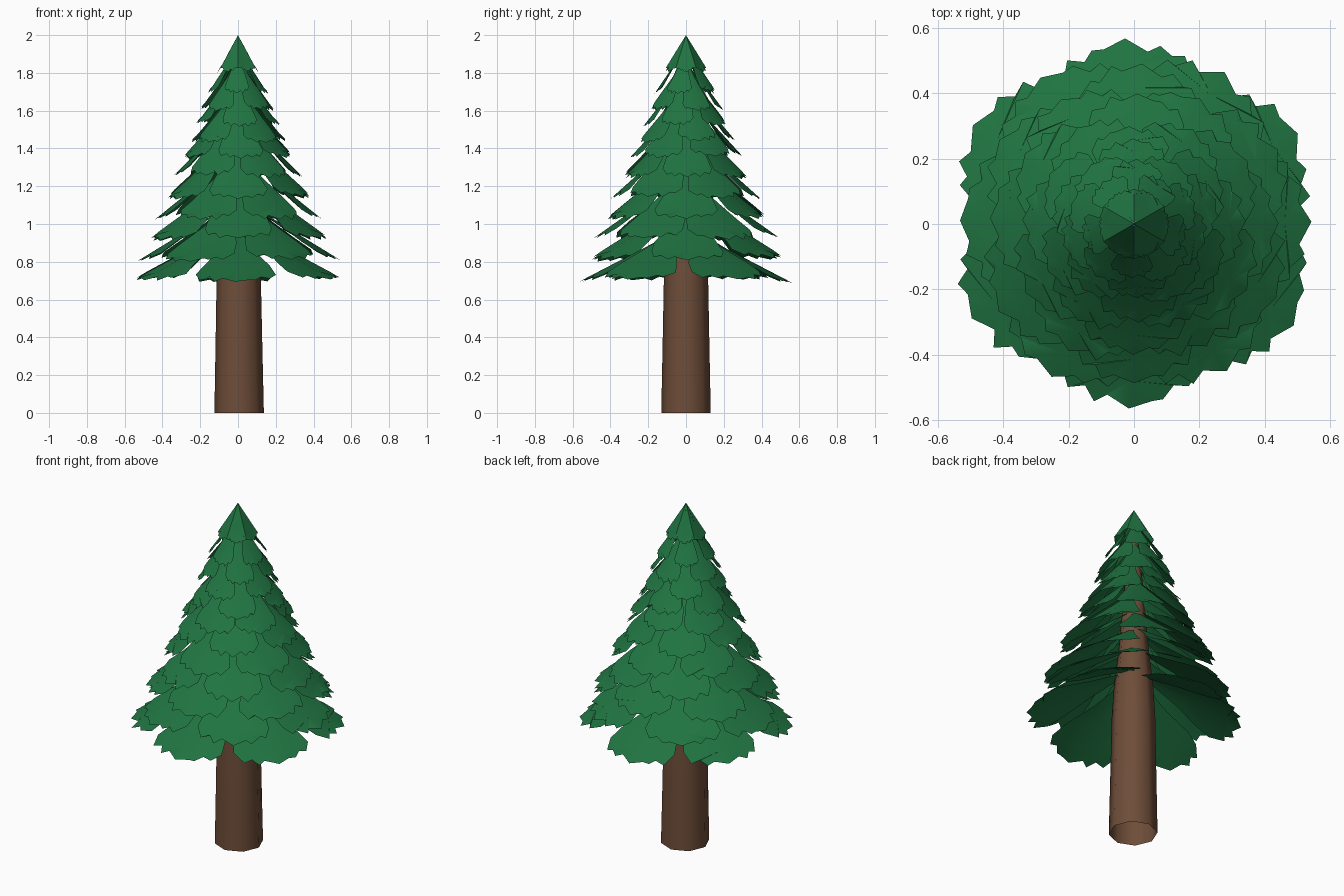
import bpy, bmesh, math, random

if "Cube" in bpy.data.objects:
    bpy.data.objects.remove(bpy.data.objects["Cube"])
random.seed(4)


def material(name, rgb):
    m = bpy.data.materials.new(name)
    m.diffuse_color = (*rgb, 1)
    m.use_nodes = True
    m.node_tree.nodes["Principled BSDF"].inputs["Base Color"].default_value = m.diffuse_color
    return m


GREEN = material("needle green", (0.0145, 0.175, 0.054))
BROWN = material("bark brown", (0.155, 0.074, 0.04))


def finish(bm, name, mat, angle):
    me = bpy.data.meshes.new(name)
    bm.to_mesh(me)
    bm.free()
    me.materials.append(mat)
    ob = bpy.data.objects.new(name, me)
    bpy.context.collection.objects.link(ob)
    bpy.ops.object.select_all(action='DESELECT')
    ob.select_set(True)
    bpy.context.view_layer.objects.active = ob
    bpy.ops.object.shade_smooth_by_angle(angle=math.radians(angle))


# Trunk: tapering eight-sided column, open at the foot, running up inside the crown
bm = bmesh.new()
rings = []
for z, r in [(0, .131), (.35, .124), (.72, .117), (.92, .105), (1.1, .085),
             (1.4, .06), (1.7, .036), (1.92, .012)]:
    rings.append([bm.verts.new((.006 * (1 - z / 2) + r * math.cos(math.tau * i / 8),
                                r * math.sin(math.tau * i / 8), z))
                  for i in range(8)])
for a, b in zip(rings, rings[1:]):
    for i in range(8):
        j = (i + 1) % 8
        bm.faces.new((a[i], a[j], b[j], b[i]))
finish(bm, "trunk", BROWN, 50)

# Half outline of one jagged frond: (distance along, half width), in tip radii
OUTLINE = [(.42, .18), (.62, .30), (.76, .365), (.88, .32), (.875, .25),
           (.96, .19), (.94, .12)]


def add_frond(bm, angle, radius, tip_z, slope, r0, widen, fold):
    ca, sa = math.cos(angle), math.sin(angle)

    def vert(u, v):
        r = math.hypot(u, v)
        z = tip_z + slope * (radius - r) - fold * abs(v)
        return bm.verts.new((u * ca - v * sa, u * sa + v * ca, z))

    root = vert(r0, 0)
    mid = vert(.55 * radius, 0)
    end = vert(.85 * radius, 0)
    tip = vert(radius, 0)
    for side in (1, -1):
        pts = []
        for u, v in OUTLINE:
            pts.append(vert(u * radius * random.uniform(.98, 1.02),
                            side * v * widen * radius * random.uniform(.94, 1.06)))
        base = vert(r0, side * .3 * r0)
        faces = [(root, mid, pts[0], base), (mid, pts[1], pts[0]),
                 (mid, end, pts[2], pts[1]), (end, pts[3], pts[2]),
                 (end, pts[4], pts[3]), (end, pts[5], pts[4]),
                 (end, pts[6], pts[5]), (end, tip, pts[6])]
        for f in faces:
            bm.faces.new(f if side == 1 else f[::-1])
    bmesh.ops.remove_doubles(bm, verts=bm.verts, dist=1e-5)


# Crown tiers: alternate tiers turned by half a step, fewer fronds near the top
TIERS = [(.575, .695), (.54, .805), (.495, .915), (.44, 1.025), (.40, 1.135), (.345, 1.245),
         (.30, 1.345), (.26, 1.44), (.225, 1.525), (.20, 1.605), (.165, 1.69)]
for t, (radius, z) in enumerate(TIERS):
    bm = bmesh.new()
    k = t / (len(TIERS) - 1)
    n = 6 if t < 7 else 5
    for i in range(n):
        a = math.radians(-90 + 360 / n * (i + .5 * (t % 2)) + random.uniform(-3, 3))
        add_frond(bm, a, radius * random.uniform(.98, 1.01), z + random.uniform(-.01, .015),
                  .52 + .95 * k, .04 - .025 * k, 1 + .08 * k, .03)
    finish(bm, f"frond_tier_{t + 1}", GREEN, 35)

# Pointed top: deeply folded fronds meeting at the apex
bm = bmesh.new()
for i in range(6):
    add_frond(bm, math.tau * i / 6 - math.pi / 2, .108, 1.825, .175 / .108, .001, 1.4, .45)
finish(bm, "treetop", GREEN, 25)
